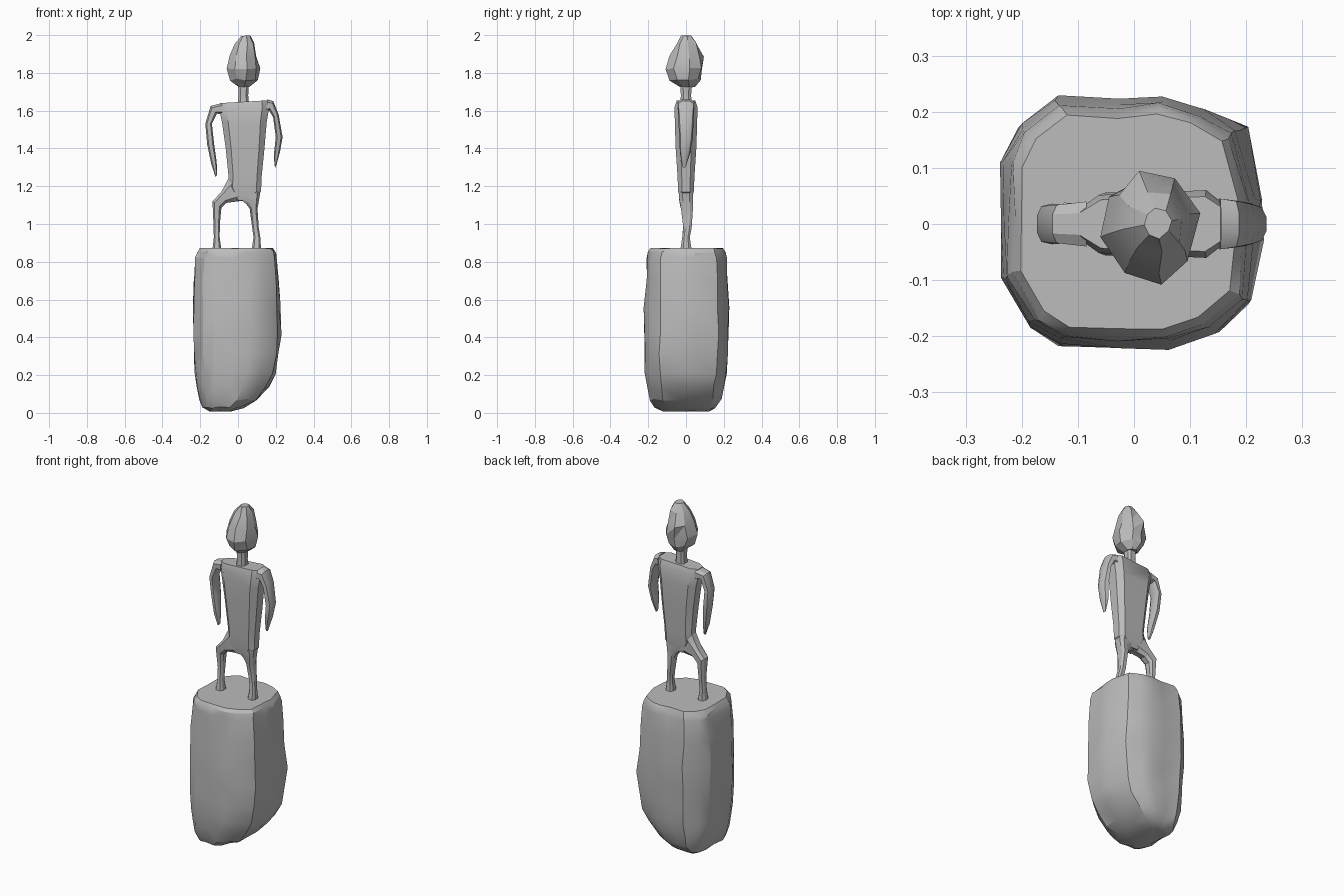
import bpy, bmesh, math, random
from mathutils import Vector

if "Cube" in bpy.data.objects:
    bpy.data.objects.remove(bpy.data.objects["Cube"], do_unlink=True)
random.seed(4)

stone = bpy.data.materials.new("grey stone")
stone.use_nodes = True
GREY = (0.5, 0.5, 0.5, 1)
stone.diffuse_color = GREY
stone.node_tree.nodes["Principled BSDF"].inputs["Base Color"].default_value = GREY


def loft(name, rings, angle=30):
    """Skin a stack of equal-length rings and cap both ends."""
    bm = bmesh.new()
    loops = [[bm.verts.new(p) for p in ring] for ring in rings]
    n = len(loops[0])
    for a, b in zip(loops, loops[1:]):
        for i in range(n):
            j = (i + 1) % n
            bm.faces.new((a[i], a[j], b[j], b[i]))
    bm.faces.new(loops[0])
    bm.faces.new(loops[-1])
    bmesh.ops.triangulate(bm, faces=[f for f in bm.faces if len(f.verts) == 4],
                          quad_method='SHORT_EDGE')
    bmesh.ops.recalc_face_normals(bm, faces=bm.faces)
    mesh = bpy.data.meshes.new(name)
    bm.to_mesh(mesh)
    bm.free()
    mesh.materials.append(stone)
    ob = bpy.data.objects.new(name, mesh)
    bpy.context.collection.objects.link(ob)
    bpy.ops.object.select_all(action='DESELECT')
    ob.select_set(True)
    bpy.context.view_layer.objects.active = ob
    bpy.ops.object.shade_smooth_by_angle(angle=math.radians(angle))
    return ob


def section(xa, za, xb, zb, depth_a, depth_b, y=0.0, inset=0.22):
    """Chamfered cross-section spanning two points of the front silhouette."""
    a, b = Vector((xa, y, za)), Vector((xb, y, zb))
    pts = []
    for t, k in ((0, -.5), (inset, -1), (1 - inset, -1), (1, -.5),
                 (1, .5), (1 - inset, 1), (inset, 1), (0, .5)):
        p = a.lerp(b, t)
        p.y += k * (depth_a + (depth_b - depth_a) * t)
        pts.append(p)
    return pts


def limb(name, rows, inset=0.22):
    return loft(name, [section(*r, inset=inset) for r in rows])


def jitter(p, amount):
    return Vector(c + random.uniform(-amount, amount) for c in p)


# Boulder: one rounded-square outline, rescaled at each height
outline = [(-1, .5), (-1, 0), (-1, -.45), (-.8, -.84), (-.55, -.98), (-.1, -.99),
           (.3, -1), (.64, -.88), (.92, -.64), (.98, -.15), (1, .2), (.86, .75),
           (.56, .92), (.25, 1), (-.1, .97), (-.58, 1), (-.86, .78)]
boulder_rows = [  # z, x min, x max, y min, y max
    (.008, -.15, -.04, -.12, .12), (.03, -.185, .03, -.165, .16),
    (.07, -.2, .1, -.19, .185), (.14, -.22, .165, -.207, .2),
    (.21, -.225, .2, -.215, .212), (.31, -.232, .218, -.218, .218),
    (.42, -.235, .232, -.22, .225), (.56, -.235, .222, -.22, .225),
    (.7, -.23, .215, -.212, .218), (.82, -.222, .207, -.208, .212),
    (.85, -.212, .2, -.2, .206), (.872, -.2, .185, -.187, .195)]
rings = []
for k, (z, x0, x1, y0, y1) in enumerate(boulder_rows):
    cx, cy, hx, hy = (x0 + x1) / 2, (y0 + y1) / 2, (x1 - x0) / 2, (y1 - y0) / 2
    amount = .002 if k in (0, len(boulder_rows) - 1) else .005
    ring = [Vector((cx + u * hx, cy + v * hy, z)) for u, v in outline]
    rings.append([jitter(p, amount) for p in ring])
loft("boulder", rings, 25)

# Torso, flat and tapering to the waist
limb("torso", [
    (-.01, 1.125, .075, 1.125, .03, .03),
    (-.055, 1.2, .122, 1.17, .04, .042),
    (-.05, 1.25, .125, 1.25, .042, .045),
    (-.065, 1.4, .14, 1.4, .052, .055),
    (-.085, 1.54, .152, 1.54, .055, .06),
    (-.1, 1.61, .166, 1.62, .05, .062),
    (-.095, 1.64, .163, 1.655, .042, .05)], inset=.14)

# Arms, hanging bowed from the shoulders
limb("right_arm", [
    (-.085, 1.64, -.085, 1.58, .04, .04),
    (-.145, 1.625, -.112, 1.585, .034, .034),
    (-.173, 1.53, -.138, 1.53, .03, .038),
    (-.163, 1.42, -.126, 1.42, .026, .035),
    (-.142, 1.32, -.113, 1.33, .02, .025, -.01),
    (-.12, 1.25, -.11, 1.26, .008, .008, -.012)])
limb("left_arm", [
    (.155, 1.66, .15, 1.595, .045, .045),
    (.187, 1.65, .165, 1.6, .04, .044),
    (.215, 1.58, .186, 1.565, .034, .042),
    (.236, 1.46, .2, 1.46, .026, .04),
    (.222, 1.38, .19, 1.37, .022, .028, -.005),
    (.2, 1.3, .193, 1.31, .008, .008, -.01)])

# Legs, the right one stepping outwards
limb("right_leg", [
    (-.052, 1.24, .04, 1.125, .038, .034),
    (-.088, 1.17, -.06, 1.112, .036, .032),
    (-.135, 1.12, -.088, 1.085, .034, .03, .005),
    (-.13, 1.0, -.096, 1.0, .022, .022, .008),
    (-.128, .93, -.097, .93, .02, .02),
    (-.135, .865, -.088, .865, .03, .028)])
limb("left_leg", [
    (.124, 1.24, .02, 1.125, .042, .034),
    (.115, 1.15, .045, 1.105, .038, .034),
    (.103, 1.08, .062, 1.08, .032, .03, .005),
    (.11, .98, .075, .98, .022, .022, .008),
    (.118, .93, .082, .93, .02, .02),
    (.122, .865, .073, .865, .03, .028)])

# Neck
limb("neck", [
    (-.002, 1.62, .06, 1.62, .034, .034),
    (.003, 1.68, .054, 1.68, .027, .027),
    (.0, 1.75, .058, 1.75, .032, .032)])

# Head: faceted egg with a broad jaw
head_rows = [  # z, x min, x max, y min, y max
    (1.725, .0, .062, -.035, .05), (1.765, -.04, .105, -.088, .08),
    (1.82, -.056, .115, -.104, .092), (1.89, -.042, .1, -.085, .09),
    (1.955, -.015, .085, -.055, .06), (1.997, .018, .066, -.025, .03)]
rings = []
for k, (z, x0, x1, y0, y1) in enumerate(head_rows):
    ring = []
    for i in range(8):
        a = math.tau * (i + .25) / 8
        p = Vector(((x0 + x1) / 2 + math.cos(a) * (x1 - x0) / 2,
                    (y0 + y1) / 2 + math.sin(a) * (y1 - y0) / 2, z))
        ring.append(jitter(p, .007 if 0 < k < 5 else .002))
    rings.append(ring)
loft("head", rings, 20)
